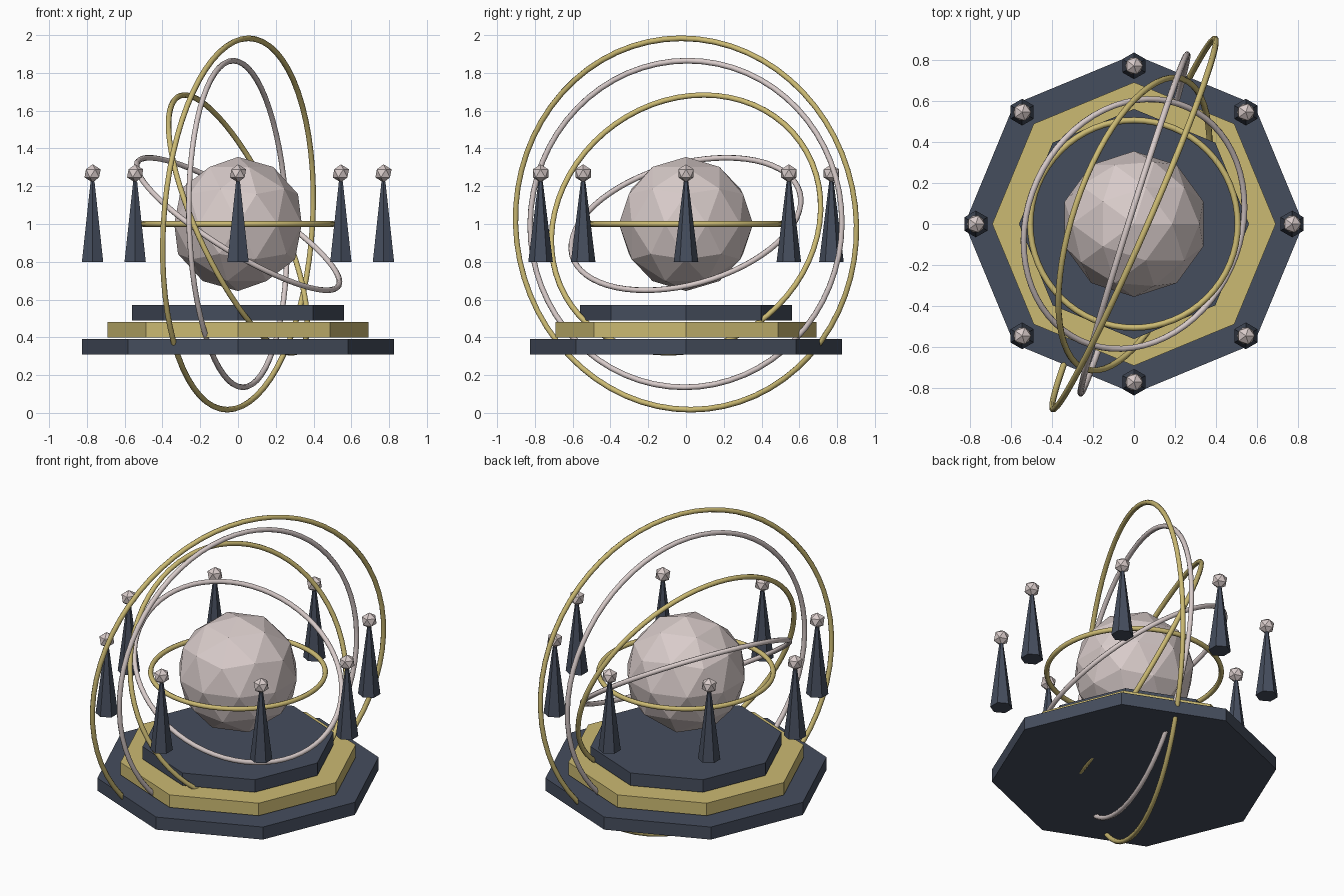
import bpy
from math import cos, sin, pi
from mathutils import Vector

if "Cube" in bpy.data.objects:
    bpy.data.objects.remove(bpy.data.objects["Cube"])


def material(name, rgb):
    m = bpy.data.materials.new(name)
    m.diffuse_color = (*rgb, 1)
    m.use_nodes = True
    m.node_tree.nodes["Principled BSDF"].inputs["Base Color"].default_value = m.diffuse_color
    return m


navy = material("navy", (0.06, 0.075, 0.11))
gold = material("gold", (0.60, 0.49, 0.17))
pearl = material("pearl", (0.69, 0.60, 0.59))


def finish(name, mat):
    ob = bpy.context.object
    ob.name = name
    ob.data.materials.append(mat)
    return ob


# Stepped octagonal base, corners on the axes
for name, radius, z0, mat in (("base_lower", 0.825, 0.31, navy),
                              ("base_middle", 0.69, 0.40, gold),
                              ("base_upper", 0.56, 0.49, navy)):
    bpy.ops.mesh.primitive_cylinder_add(vertices=8, radius=radius, depth=0.08,
                                        location=(0, 0, z0 + 0.04))
    finish(name, mat)

# Faceted core
bpy.ops.mesh.primitive_ico_sphere_add(subdivisions=2, radius=0.355, location=(0, 0, 1))
finish("core", pearl)

# Nested rings, each tilted further: (radius, axis direction)
rings = ((0.505, (0, 0, 1)),
         (0.625, (0.51, -0.233, 0.827)),
         (0.745, (0.87, -0.29, 0.40)),
         (0.865, (0.955, -0.30, 0.031)),
         (0.985, (0.914, -0.40, -0.062)))
for i, (radius, axis) in enumerate(rings):
    bpy.ops.mesh.primitive_torus_add(major_radius=radius, minor_radius=0.015,
                                     major_segments=64, minor_segments=8,
                                     location=(0, 0, 1))
    ring = finish(f"ring_{i + 1}", pearl if i % 2 else gold)
    ring.rotation_euler = Vector(axis).to_track_quat('Z', 'Y').to_euler()
    bpy.ops.object.shade_smooth()

# Floating spires with faceted beads
for i in range(8):
    a = i * pi / 4
    x, y = 0.77 * cos(a), 0.77 * sin(a)
    bpy.ops.mesh.primitive_cone_add(vertices=6, radius1=0.065, radius2=0.012,
                                    depth=0.425, location=(x, y, 1.0125))
    finish(f"spire_{i + 1}", navy)
    bpy.ops.mesh.primitive_ico_sphere_add(subdivisions=1, radius=0.048, location=(x, y, 1.268))
    finish(f"bead_{i + 1}", pearl)
